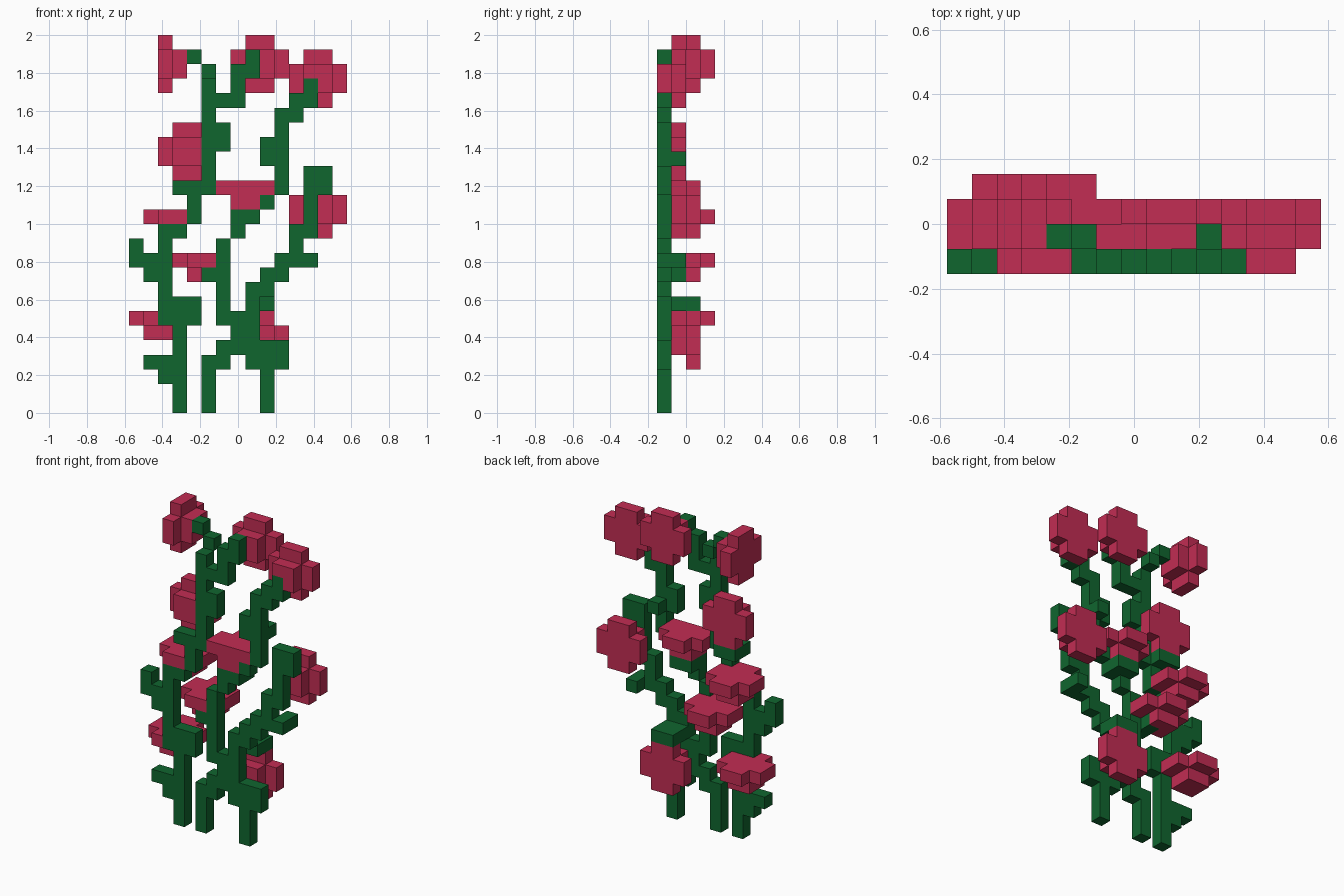
import bpy, bmesh
from mathutils import Vector

cube = bpy.data.objects.get("Cube")
if cube:
    bpy.data.objects.remove(cube, do_unlink=True)

S = 2 / 26                          # block size
ORIGIN = Vector((15, 4, 0)) / 2     # middle of the block grid


def material(name, rgb):
    m = bpy.data.materials.new(name)
    m.use_nodes = True
    m.diffuse_color = (*rgb, 1)
    m.node_tree.nodes["Principled BSDF"].inputs["Base Color"].default_value = (*rgb, 1)
    return m


GREEN = material("stem_green", (0.005, 0.133, 0.028))
RED = material("petal_red", (0.54, 0.026, 0.087))


def block_object(name, cells, mat):
    """Join blocks into one shell, keeping only the outside faces."""
    bm = bmesh.new()
    axes = [Vector(a) for a in ((1, 0, 0), (0, 1, 0), (0, 0, 1))]
    for c in sorted(cells):
        for i, n in enumerate(axes):
            u, v = axes[i - 2], axes[i - 1]
            for side in (-1, 1):
                if tuple(int(k) for k in Vector(c) + n * side) in cells:
                    continue
                p = Vector(c) - ORIGIN + (n if side > 0 else n * 0)
                ring = [bm.verts.new(q * S) for q in (p, p + u, p + u + v, p + v)]
                bm.faces.new(ring[::side])
    bmesh.ops.remove_doubles(bm, verts=bm.verts, dist=S / 100)
    mesh = bpy.data.meshes.new(name)
    bm.to_mesh(mesh)
    bm.free()
    mesh.materials.append(mat)
    bpy.context.collection.objects.link(bpy.data.objects.new(name, mesh))


def shoot(z, *columns):
    """Climb in the front layer: each column (x, top) starts beside the last one's tip."""
    cells = set()
    for x, top in columns:
        cells |= {(x, 0, k) for k in range(z, top)}
        z = top - 1
    return cells


def pad(x, z, depth):
    """Two wide leaf behind the front layer, against a flower."""
    return {(x + i, 1 + j, z) for i in range(2) for j in range(depth)}


def tips(*places):
    """Single blocks one layer behind the front."""
    return {(x, 1, z) for x, z in places}


# Each stem: trunk first, then branches and leaves
stems = {
    "left_stem": shoot(0, (3, 8), (2, 13), (3, 13)) | shoot(13, (4, 16), (5, 23))
    | shoot(21, (6, 22), (7, 24), (8, 25)) | shoot(2, (2, 4), (1, 4))
    | shoot(9, (1, 11), (0, 12)) | shoot(6, (2, 8)) | shoot(6, (4, 8))
    | shoot(15, (3, 16)) | shoot(18, (6, 20)) | pad(3, 15, 1) | tips((5, 23), (4, 24)),
    "middle_stem": shoot(0, (5, 4), (6, 5), (7, 7), (6, 12)) | shoot(12, (7, 14), (8, 14))
    | shoot(14, (9, 15)) | shoot(15, (10, 21), (11, 22), (12, 23))
    | shoot(9, (5, 10)) | shoot(17, (9, 19)) | pad(7, 13, 1) | tips((5, 9), (10, 17)),
    "right_stem": shoot(0, (9, 5)) | shoot(3, (8, 9), (9, 10), (10, 11), (11, 13), (12, 17))
    | shoot(3, (10, 5)) | shoot(15, (13, 17)) | shoot(10, (12, 11))
    | pad(8, 7, 2) | tips((12, 10)),
}
stem_cells = set().union(*stems.values())
for name, cells in stems.items():
    block_object(name, cells, GREEN)


def flower(name, corner, axis, core_step):
    """Four by four petal plate without corners, plus a two by two core."""
    u, v = [a for a in range(3) if a != axis]
    inner = (1, 2)
    cells = set()
    for i in range(4):
        for j in range(4):
            p = list(corner)
            p[u] += i
            p[v] += j
            if i in inner or j in inner:
                cells.add(tuple(p))
            if i in inner and j in inner:
                p[axis] += core_step
                cells.add(tuple(p))
    # Petals stop at the front plane and make room for the stems
    block_object(name, {c for c in cells if c[1] >= 0} - stem_cells, RED)


# One flower faces sideways
flower("top_left_flower", (2, 0, 22), 0, 1)

# Upright flowers have the core towards the front
upright = {"top_middle": (7, 2, 22), "top_right": (11, 1, 21), "upper_left": (2, 1, 16),
           "middle_right": (11, 2, 12), "low_right": (7, 2, 3)}
for place, corner in upright.items():
    flower(place + "_flower", corner, 1, -1)

# Flat flowers have the core underneath
flat = {"centre": (6, -1, 15), "middle_left": (1, 0, 13),
        "lower_middle": (3, 0, 10), "low_left": (0, 0, 6)}
for place, corner in flat.items():
    flower(place + "_flower", corner, 2, -1)
